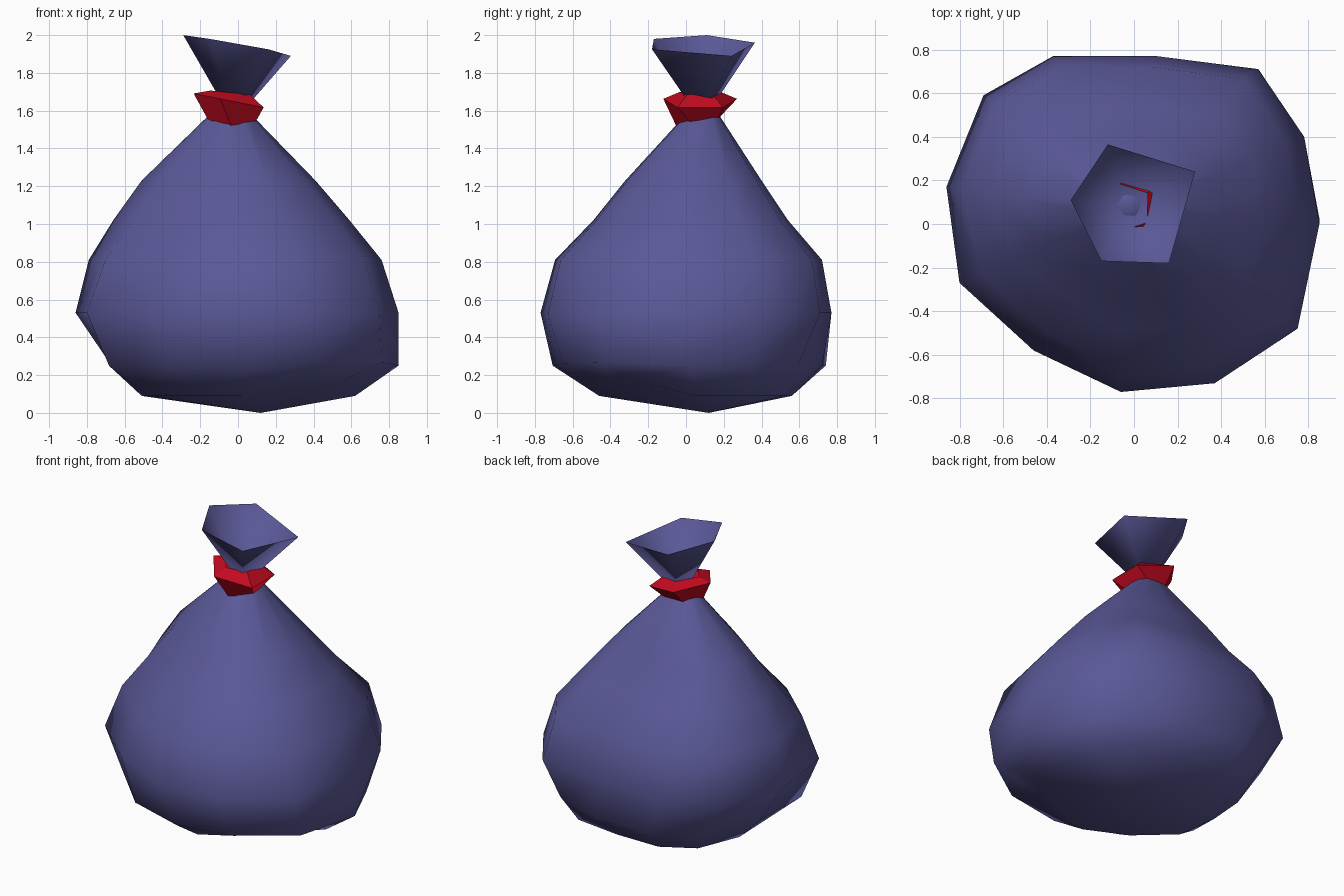
import bpy, bmesh, math

if "Cube" in bpy.data.objects:
    bpy.data.objects.remove(bpy.data.objects["Cube"])


def material(name, rgb):
    m = bpy.data.materials.new(name)
    m.diffuse_color = (*rgb, 1)
    m.use_nodes = True
    m.node_tree.nodes["Principled BSDF"].inputs["Base Color"].default_value = m.diffuse_color
    return m


cloth = material("blue cloth", (0.102, 0.098, 0.31))
red = material("red ribbon", (0.55, 0.003, 0.014))


def loft(name, rings, mat, tip=None, top=None, smooth=True):
    """Skin a stack of equal-count rings, with optional poles below and above."""
    bm = bmesh.new()
    loops = [[bm.verts.new(p) for p in r] for r in rings]
    n = len(loops[0])
    for a, b in zip(loops, loops[1:]):
        for i in range(n):
            j = (i + 1) % n
            bm.faces.new((a[i], a[j], b[j], b[i]))
    for pole, loop in ((tip, loops[0][::-1]), (top, loops[-1])):
        if pole:
            t = bm.verts.new(pole)
            for i in range(n):
                bm.faces.new((loop[i], loop[(i + 1) % n], t))
    for f in bm.faces:
        f.smooth = smooth
    me = bpy.data.meshes.new(name)
    bm.to_mesh(me)
    bm.free()
    me.materials.append(mat)
    ob = bpy.data.objects.new(name, me)
    bpy.context.collection.objects.link(ob)
    return ob


# Lumpy footprint of the sack, counter-clockwise
outline = [(0.85, 0.0), (0.78, 0.40), (0.57, 0.71), (0.10, 0.77), (-0.37, 0.77),
           (-0.69, 0.59), (-0.86, 0.17), (-0.80, -0.27), (-0.46, -0.58),
           (-0.06, -0.77), (0.37, -0.73), (0.75, -0.48)]
# Level: height, x range, y range, back-right bulge, front-left bulge, front-right lift
levels = [(0.09, -0.51, 0.62, -0.46, 0.56, 0.0, 0.0, 0.15),
          (0.25, -0.67, 0.85, -0.69, 0.74, -0.22, 0.33, 0.03),
          (0.53, -0.86, 0.85, -0.77, 0.77, 0.0, 0.0, 0.0),
          (0.81, -0.79, 0.76, -0.70, 0.72, 0.0, -0.14, 0.0),
          (1.02, -0.66, 0.59, -0.50, 0.54, 0.0, -0.28, 0.0),
          (1.23, -0.51, 0.41, -0.33, 0.40, 0.0, -0.38, 0.0),
          (1.57, -0.16, 0.08, -0.01, 0.18, 0.0, 0.0, 0.0)]


def fit(z, x0, x1, y0, y1, back, front, lift):
    ring = []
    for x, y in outline:
        u, v = x / 0.86, y / 0.77
        w = u * v
        k = 1.0
        if w > 0:
            k += w * (back if u > 0 else front)
        up = -w * lift if (u > 0 > v) else 0.0
        ring.append((k * (x0 + (x + 0.86) / 1.71 * (x1 - x0)),
                     k * (y0 + (y + 0.77) / 1.54 * (y1 - y0)), z + up))
    return ring


# Sack body, gathered to a point inside the tie
loft("sack_body", [fit(*l) for l in levels], cloth,
     tip=(0.12, 0.12, 0.0), top=(-0.03, 0.085, 1.66))

# Flared open mouth: an inverted five-sided cone
rim = [(0.28, 0.24, 1.89), (-0.12, 0.365, 1.96), (-0.29, 0.11, 2.0),
       (-0.15, -0.17, 1.98), (0.16, -0.18, 1.925)]
loft("sack_mouth", [rim], cloth, tip=(-0.025, 0.085, 1.54))


# Tilted five-sided ribbon tie with a sharp outer rim
def pentagon(r, z, tilt_x, tilt_y=0.0, turn=36):
    pts = []
    for k in range(5):
        a = math.radians(turn + 72 * k)
        x, y = r * math.cos(a), r * math.sin(a)
        pts.append((-0.03 + x, 0.075 + y, z - tilt_x * x + tilt_y * y))
    return pts


loft("ribbon_tie", [pentagon(0.12, 1.535, 0.0, 0.25, 54),
                    pentagon(0.205, 1.65, 0.2),
                    pentagon(0.115, 1.695, 0.1)], red, smooth=False)
